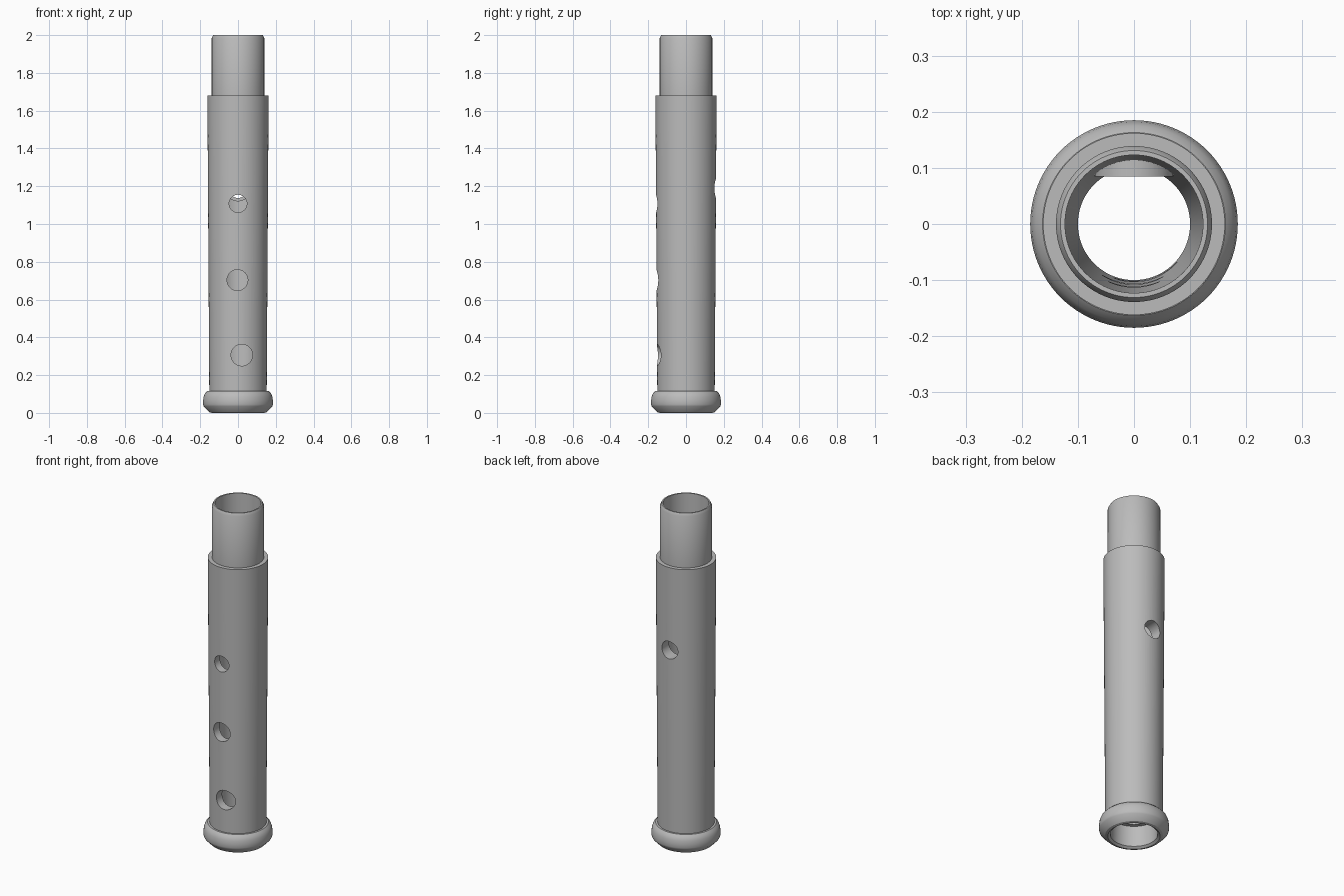
import bpy, bmesh, math
from mathutils import Matrix

cube = bpy.data.objects.get("Cube")
if cube:
    bpy.data.objects.remove(cube)

grey = bpy.data.materials.new("plain grey")
grey.use_nodes = True
colour = (0.5, 0.5, 0.5, 1)
grey.diffuse_color = colour
grey.node_tree.nodes["Principled BSDF"].inputs["Base Color"].default_value = colour


def add_object(name, bm):
    bmesh.ops.recalc_face_normals(bm, faces=bm.faces)
    mesh = bpy.data.meshes.new(name)
    bm.to_mesh(mesh)
    bm.free()
    mesh.materials.append(grey)
    obj = bpy.data.objects.new(name, mesh)
    bpy.context.collection.objects.link(obj)
    return obj


def lathe(name, profile, sides=96):
    """Revolve a closed (radius, height) profile around z."""
    bm = bmesh.new()
    rings = []
    for i in range(sides):
        a = math.tau * i / sides
        rings.append([bm.verts.new((r * math.cos(a), r * math.sin(a), z)) for r, z in profile])
    n = len(profile)
    for i in range(sides):
        here, there = rings[i], rings[(i + 1) % sides]
        for j in range(n):
            k = (j + 1) % n
            bm.faces.new((here[j], there[j], there[k], here[k]))
    return add_object(name, bm)


def rod(name, x, z, radius, y0, y1):
    """Cylinder lying along y."""
    bm = bmesh.new()
    place = Matrix.Translation((x, (y0 + y1) / 2, z)) @ Matrix.Rotation(math.pi / 2, 4, 'X')
    bmesh.ops.create_cone(bm, cap_ends=True, segments=48, radius1=radius, radius2=radius,
                          depth=y1 - y0, matrix=place)
    return add_object(name, bm)


def combine(target, tool, operation):
    bpy.context.view_layer.objects.active = target
    mod = target.modifiers.new(operation.lower(), 'BOOLEAN')
    mod.operation, mod.solver, mod.object = operation, 'EXACT', tool
    bpy.ops.object.modifier_apply(modifier=mod.name)
    bpy.data.objects.remove(tool)


# Tube: flared foot, tapered barrel, tenon, then the bore down to the socket
tube = lathe("tube", [
    (0.138, 0), (0.152, 0.004), (0.182, 0.035), (0.185, 0.045), (0.185, 0.065),
    (0.182, 0.085), (0.175, 0.103), (0.163, 0.115), (0.152, 0.115),
    (0.162, 1.68), (0.139, 1.68), (0.139, 1.985), (0.131, 2.0), (0.123, 2.0),
    (0.1, 0.13), (0.123, 0.13), (0.125, 0.01)])

# Thumb hole bushing standing into the bore
combine(tube, rod("thumb_bushing", 0, 1.19, 0.07, 0.085, 0.14), 'UNION')

# Finger holes in front, thumb hole at the back
for x, z, radius, y0, y1 in [(0, 1.108, 0.047, -0.3, 0), (-0.003, 0.703, 0.055, -0.3, 0),
                             (0.02, 0.306, 0.057, -0.3, 0), (0, 1.19, 0.052, 0, 0.3)]:
    combine(tube, rod("hole_cutter", x, z, radius, y0, y1), 'DIFFERENCE')

# Smooth walls with crisp rims
bpy.ops.object.select_all(action='DESELECT')
tube.select_set(True)
bpy.context.view_layer.objects.active = tube
bpy.ops.object.shade_smooth_by_angle(angle=math.radians(30))
